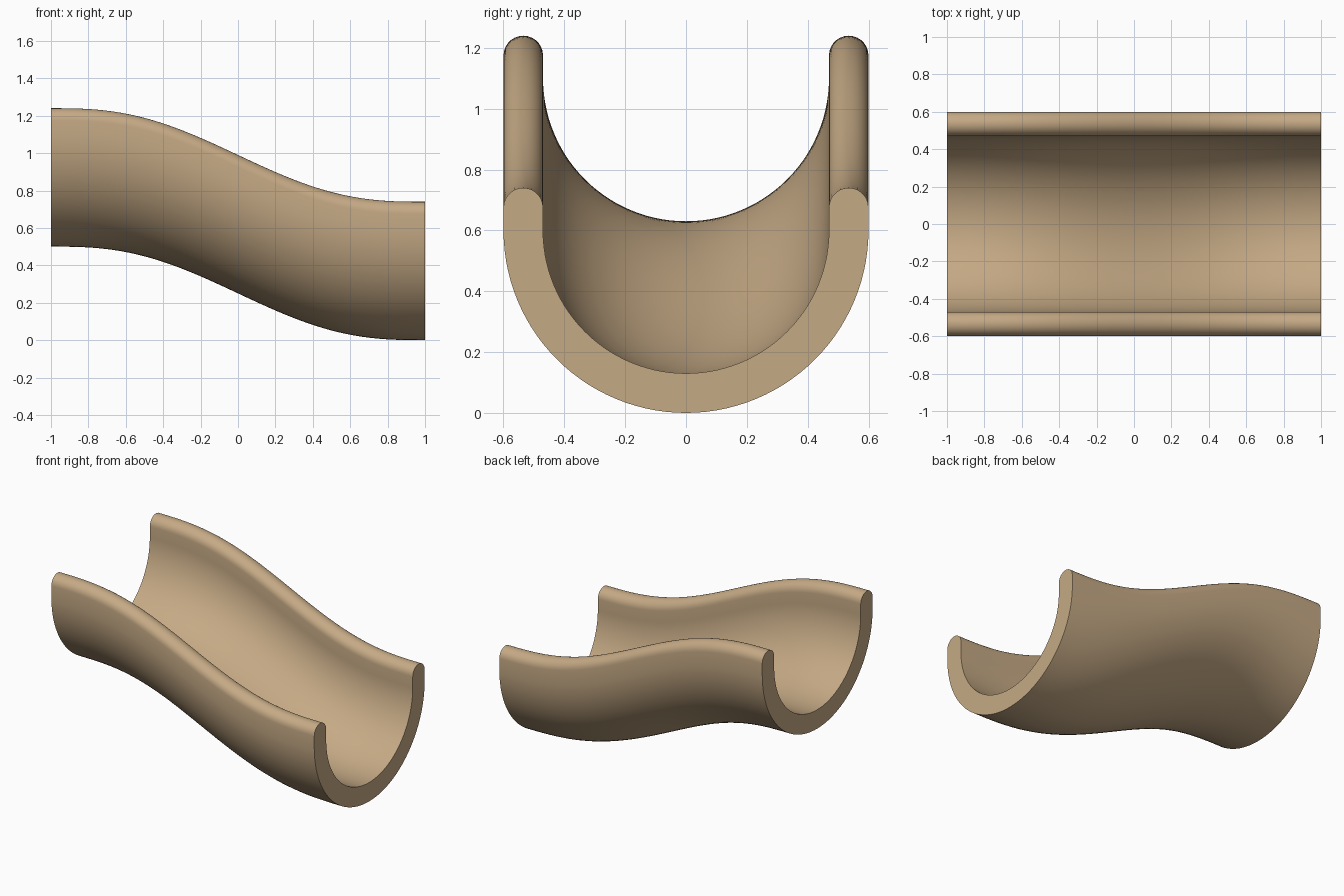
import bpy, bmesh, math

if "Cube" in bpy.data.objects:
    bpy.data.objects.remove(bpy.data.objects["Cube"])

OUTER, INNER = 0.60, 0.47        # trough radii
RIM_Z = 0.675                    # height where the rounded lips begin
DROP = 0.50                      # height lost along the length
LENGTH_STEPS = 48

clay = bpy.data.materials.new("tan_clay")
clay.diffuse_color = (0.56, 0.40, 0.235, 1)
clay.use_nodes = True
clay.node_tree.nodes["Principled BSDF"].inputs["Base Color"].default_value = clay.diffuse_color


def arc(cy, cz, r, a0, a1, n):
    """Points on an arc in the cross-section plane, angles in degrees."""
    pts = []
    for i in range(n + 1):
        a = math.radians(a0 + (a1 - a0) * i / n)
        pts.append((cy + r * math.cos(a), cz + r * math.sin(a)))
    return pts


def rise(x):
    """Smooth S-curve, level at both ends."""
    t = (1 - x) / 2
    return DROP * t ** 3 * (10 - 15 * t + 6 * t * t)


# U-shaped cross-section: outer bowl, right lip, inner bowl, left lip
lip_r = (OUTER - INNER) / 2
lip_y = (OUTER + INNER) / 2
profile = (arc(0, OUTER, OUTER, 180, 360, 56)
           + arc(lip_y, RIM_Z, lip_r, 0, 180, 14)
           + arc(0, OUTER, INNER, 360, 180, 56)
           + arc(-lip_y, RIM_Z, lip_r, 0, 180, 14))

# Sweep the section along the S-curve, keeping it upright
bm = bmesh.new()
rings = []
for i in range(LENGTH_STEPS + 1):
    x = -1 + 2 * i / LENGTH_STEPS
    rings.append([bm.verts.new((x, y, z + rise(x))) for y, z in profile])
n = len(profile)
for a, b in zip(rings, rings[1:]):
    for j in range(n):
        k = (j + 1) % n
        bm.faces.new((a[j], a[k], b[k], b[j]))

# Flat end faces
bm.faces.new(rings[0])
bm.faces.new(rings[-1])
bmesh.ops.recalc_face_normals(bm, faces=bm.faces)

mesh = bpy.data.meshes.new("curved_trough")
bm.to_mesh(mesh)
bm.free()
mesh.materials.append(clay)
trough = bpy.data.objects.new("curved_trough", mesh)
bpy.context.collection.objects.link(trough)
bpy.context.view_layer.objects.active = trough
trough.select_set(True)
bpy.ops.object.shade_smooth_by_angle(angle=math.radians(35))
